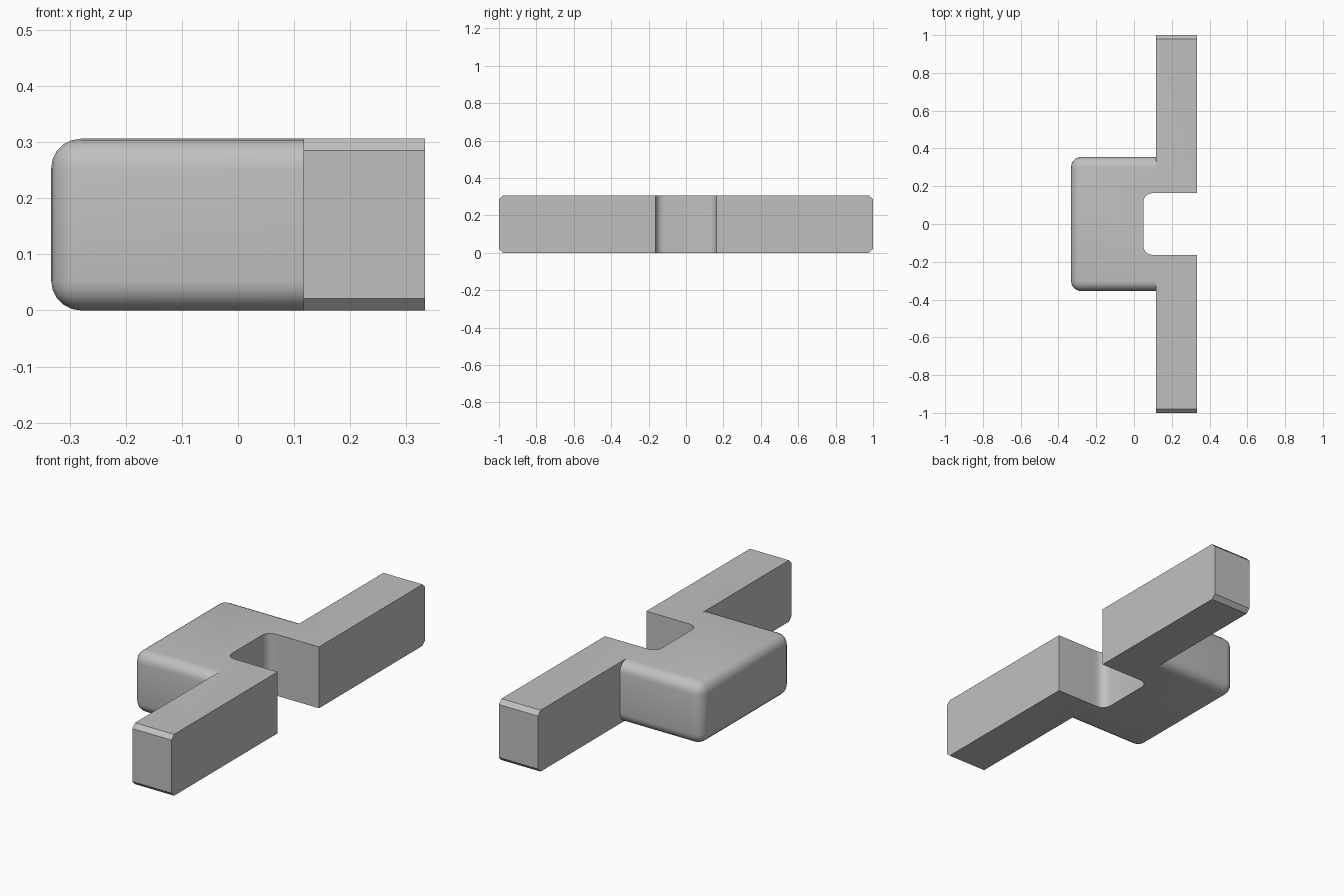
import bpy, bmesh, math

if "Cube" in bpy.data.objects:
    bpy.data.objects.remove(bpy.data.objects["Cube"], do_unlink=True)

HEIGHT = 0.306
LEFT, STEP, RIGHT = -0.333, 0.117, 0.333   # body side, arm inner side, arm outer side
NOTCH_X, NOTCH_Y = 0.05, 0.163
BODY_Y, END_Y = 0.355, 1.0

grey = bpy.data.materials.new("plain grey")
grey.use_nodes = True
colour = (0.53, 0.53, 0.53, 1)
grey.diffuse_color = colour
grey.node_tree.nodes["Principled BSDF"].inputs["Base Color"].default_value = colour


def near(a, b):
    return abs(a - b) < 1e-4


def prism(name, outline, bevels):
    """Extrude an outline to full height, then bevel the edges each rule picks."""
    bm = bmesh.new()
    base = bm.faces.new([bm.verts.new((x, y, 0)) for x, y in outline])
    top = bmesh.ops.extrude_face_region(bm, geom=[base])["geom"]
    for v in top:
        if isinstance(v, bmesh.types.BMVert):
            v.co.z = HEIGHT
    bmesh.ops.recalc_face_normals(bm, faces=bm.faces)
    for rule, width, segments in bevels:
        edges = [e for e in bm.edges if rule(e.verts[0].co, e.verts[1].co)]
        bmesh.ops.bevel(bm, geom=edges, offset=width, segments=segments,
                        profile=0.5, affect='EDGES', clamp_overlap=True)
    bmesh.ops.recalc_face_normals(bm, faces=bm.faces)
    mesh = bpy.data.meshes.new(name)
    bm.to_mesh(mesh)
    bm.free()
    mesh.materials.append(grey)
    obj = bpy.data.objects.new(name, mesh)
    bpy.context.collection.objects.link(obj)
    return obj


def outer_edge(a, b):
    on_left = near(a.x, LEFT) and near(b.x, LEFT)
    on_side = near(abs(a.y), BODY_Y) and near(a.y, b.y) and not near(a.x, b.x)
    return on_left or on_side


def notch_corner(a, b):
    return near(a.x, NOTCH_X) and near(b.x, NOTCH_X) and near(a.y, b.y)


def arm_end(a, b):
    return near(abs(a.y), END_Y) and near(a.y, b.y) and near(a.z, b.z)


# Rounded body with the slot in its open side
half = [(LEFT, BODY_Y), (STEP, BODY_Y), (STEP, NOTCH_Y), (NOTCH_X, NOTCH_Y)]
outline = [(x, -y) for x, y in half] + half[::-1]
bracket = prism("bracket_body", outline,
                [(notch_corner, 0.045, 5), (outer_edge, 0.053, 5)])

# Two straight arms with chamfered ends, fused to the body
for side in (-1, 1):
    arm = prism("arm", [(STEP, side * NOTCH_Y), (RIGHT, side * NOTCH_Y),
                        (RIGHT, side * END_Y), (STEP, side * END_Y)],
                [(arm_end, 0.021, 1)])
    union = bracket.modifiers.new("fuse arm", 'BOOLEAN')
    union.operation = 'UNION'
    union.solver = 'EXACT'
    union.object = arm
    bpy.context.view_layer.objects.active = bracket
    bpy.ops.object.modifier_apply(modifier=union.name)
    bpy.data.objects.remove(arm, do_unlink=True)

# Smooth roundings, crisp corners
bpy.ops.object.select_all(action='DESELECT')
bracket.select_set(True)
bpy.context.view_layer.objects.active = bracket
bpy.ops.object.shade_smooth_by_angle(angle=math.radians(30))
